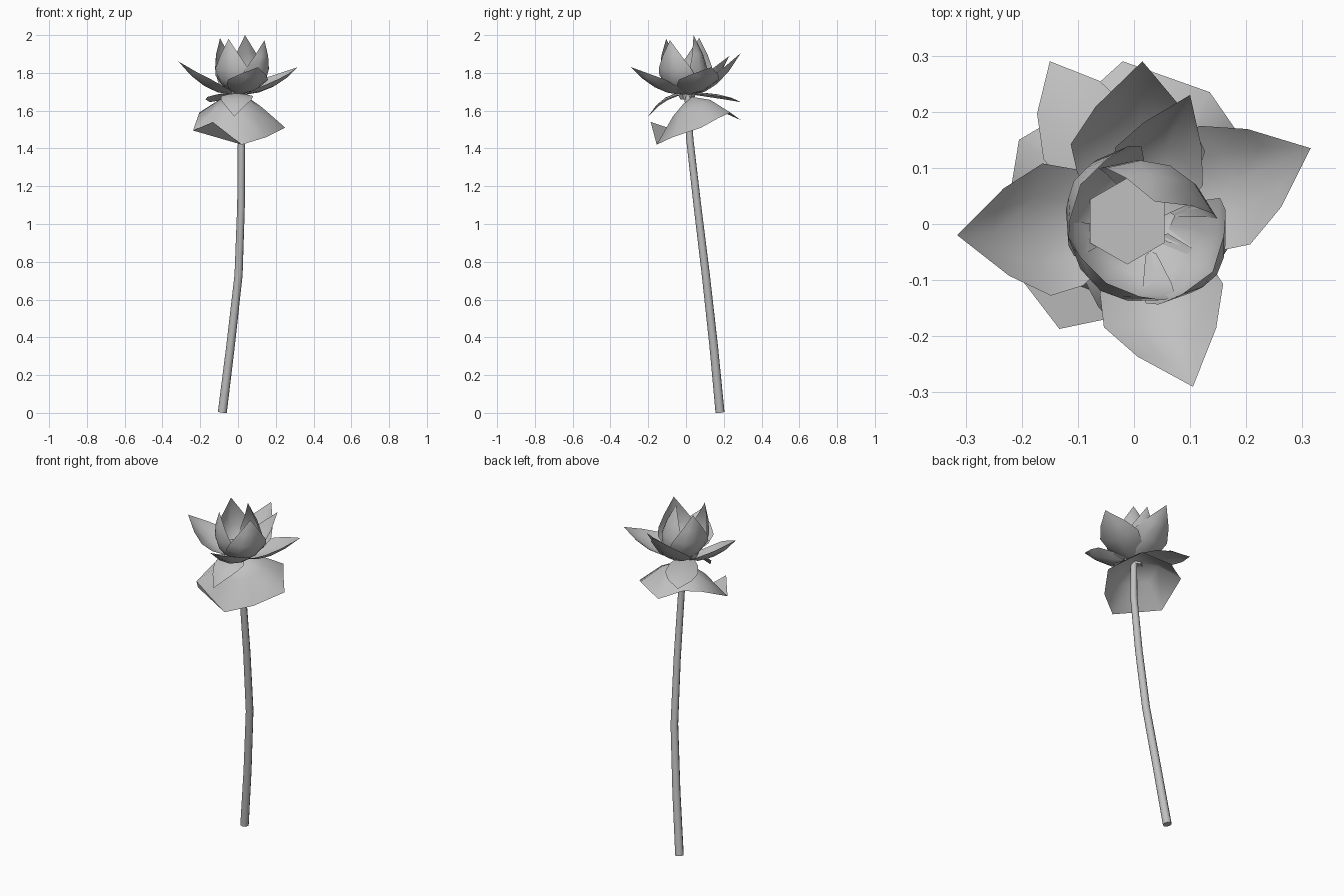
import bpy, bmesh
from mathutils import Vector

cube = bpy.data.objects.get("Cube")
if cube:
    bpy.data.objects.remove(cube, do_unlink=True)

grey = bpy.data.materials.new("plain_grey")
grey.use_nodes = True
grey.diffuse_color = (0.53, 0.53, 0.53, 1)
grey.node_tree.nodes["Principled BSDF"].inputs["Base Color"].default_value = (0.53, 0.53, 0.53, 1)


def add_object(name, bm, smooth=True):
    mesh = bpy.data.meshes.new(name)
    bm.to_mesh(mesh)
    bm.free()
    mesh.materials.append(grey)
    for poly in mesh.polygons:
        poly.use_smooth = smooth
    obj = bpy.data.objects.new(name, mesh)
    bpy.context.collection.objects.link(obj)


def petal(name, base, control, tip, half_width, cup, profile):
    """Curved sheet along a bent centre line, its edges lifted by cup."""
    base, control, tip = Vector(base), Vector(control), Vector(tip)
    bm = bmesh.new()
    rows = []
    last = len(profile) - 1
    heading = control - base
    side = Vector((-heading.y, heading.x, 0)).normalized()
    for i, width in enumerate(profile):
        t = i / last
        centre = base * (1 - t) ** 2 + control * 2 * t * (1 - t) + tip * t * t
        along = ((control - base) * (1 - t) + (tip - control) * t).normalized()
        lift = along.cross(side).normalized()
        if width == 0:
            rows.append([bm.verts.new(centre)])
            continue
        rows.append([bm.verts.new(centre + side * half_width * width * s + lift * cup * width * s * s)
                     for s in (-1, -0.5, 0, 0.5, 1)])
    for a, b in zip(rows, rows[1:]):
        for j in range(4):
            if len(b) == 1:
                bm.faces.new((a[j], a[j + 1], b[0]))
            else:
                bm.faces.new((a[j], a[j + 1], b[j + 1], b[j]))
    add_object(name, bm)


# Stem: tapered bent tube
curve = bpy.data.curves.new("stem", "CURVE")
curve.dimensions = "3D"
curve.bevel_depth = 0.02
curve.bevel_resolution = 2
curve.use_fill_caps = True
path = [(-0.083, 0.18, 0.003), (-0.04, 0.147, 0.35), (0.003, 0.105, 0.73),
        (0.016, 0.06, 1.1), (0.018, 0.02, 1.45), (0.01, 0.01, 1.68)]
spline = curve.splines.new("POLY")
spline.points.add(len(path) - 1)
for i, (point, co) in enumerate(zip(spline.points, path)):
    point.co = (*co, 1)
    point.radius = 1.2 - 0.06 * i
spline.use_smooth = True
curve.materials.append(grey)
bpy.context.collection.objects.link(bpy.data.objects.new("stem", curve))

# Seed pod: six-sided cup with a flat top
bm = bmesh.new()
bmesh.ops.create_cone(bm, cap_ends=True, segments=6, radius1=0.035, radius2=0.077, depth=0.09)
bmesh.ops.translate(bm, verts=bm.verts, vec=(-0.012, 0.005, 1.705))
add_object("seed_pod", bm, False)

# Inner petals: upright and cupped around the pod
centre = Vector((0.02, 0, 0))
inner_tips = {"front": (-0.05, -0.105, 1.98), "right": (-0.095, 0.07, 1.985),
              "back": (0.037, 0.04, 2.0), "left": (0.14, -0.085, 1.973)}
for name, tip in inner_tips.items():
    out = Vector(tip) - centre
    out.z = 0
    out.normalize()
    petal("inner_petal_" + name, centre + out * 0.04 + Vector((0, 0, 1.69)),
          centre + out * 0.19 + Vector((0, 0, 1.74)), tip, 0.115, 0.055,
          (0.4, 0.85, 1.0, 0.9, 0.55, 0.0))

# Outer petals: spread wide with rising tips
outer = {"right": ((-0.315, -0.02, 1.86), 0.118), "left": ((0.315, 0.135, 1.83), 0.115),
         "front": ((0.105, -0.29, 1.83), 0.113), "back": ((0.015, 0.29, 1.905), 0.12),
         "back_left": ((0.1, 0.23, 1.89), 0.085)}
for name, (tip, width) in outer.items():
    base = (tip[0] * 0.12, tip[1] * 0.12, 1.685)
    control = (tip[0] * 0.58, tip[1] * 0.58, 1.69)
    petal("outer_petal_" + name, base, control, tip, width, 0.045, (0.45, 0.88, 1.0, 0.66, 0.0))

# Small sepals: drooping just below the flower
sepals = {"front": ((-0.02, -0.2, 1.57), 0.09, (0.5, 0.95, 0.9, 0.55, 0.0)),
          "back_right": ((-0.15, 0.29, 1.645), 0.09, (0.4, 0.85, 1.0, 0.7, 0.0))}
for name, (tip, width, profile) in sepals.items():
    petal("sepal_" + name, (0.0, 0.0, 1.695), (tip[0] * 0.6, tip[1] * 0.6, 1.705),
          tip, width, -0.015, profile)

# Drooping leaf: uneven umbrella around the top of the stem
front_corner, side_corner = (0.02, -0.155, 1.42), (-0.238, -0.05, 1.495)
rim = [front_corner, (0.15, -0.07, 1.46), (0.25, 0.08, 1.51), (0.18, 0.17, 1.56),
       (0.135, 0.235, 1.59), (-0.02, 0.29, 1.55), (-0.12, 0.2, 1.59), (-0.205, 0.15, 1.59),
       side_corner, (-0.11, -0.105, 1.458)]
apex = Vector((0.005, 0.02, 1.675))
bm = bmesh.new()
top = bm.verts.new(apex)
inner_ring, outer_ring = [], []
for co in rim:
    edge = Vector(co)
    inner_ring.append(bm.verts.new(apex.lerp(edge, 0.5) + Vector((0, 0, 0.025))))
    outer_ring.append(bm.verts.new(edge))
for i in range(len(rim)):
    j = (i + 1) % len(rim)
    bm.faces.new((top, inner_ring[i], inner_ring[j]))
    bm.faces.new((inner_ring[i], outer_ring[i], outer_ring[j], inner_ring[j]))
add_object("drooping_leaf", bm)

# Leaf flap: corner of the leaf folded upward
bm = bmesh.new()
bm.faces.new([bm.verts.new(co) for co in (front_corner, (-0.133, -0.187, 1.54), side_corner, rim[-1])])
add_object("leaf_flap", bm, False)
